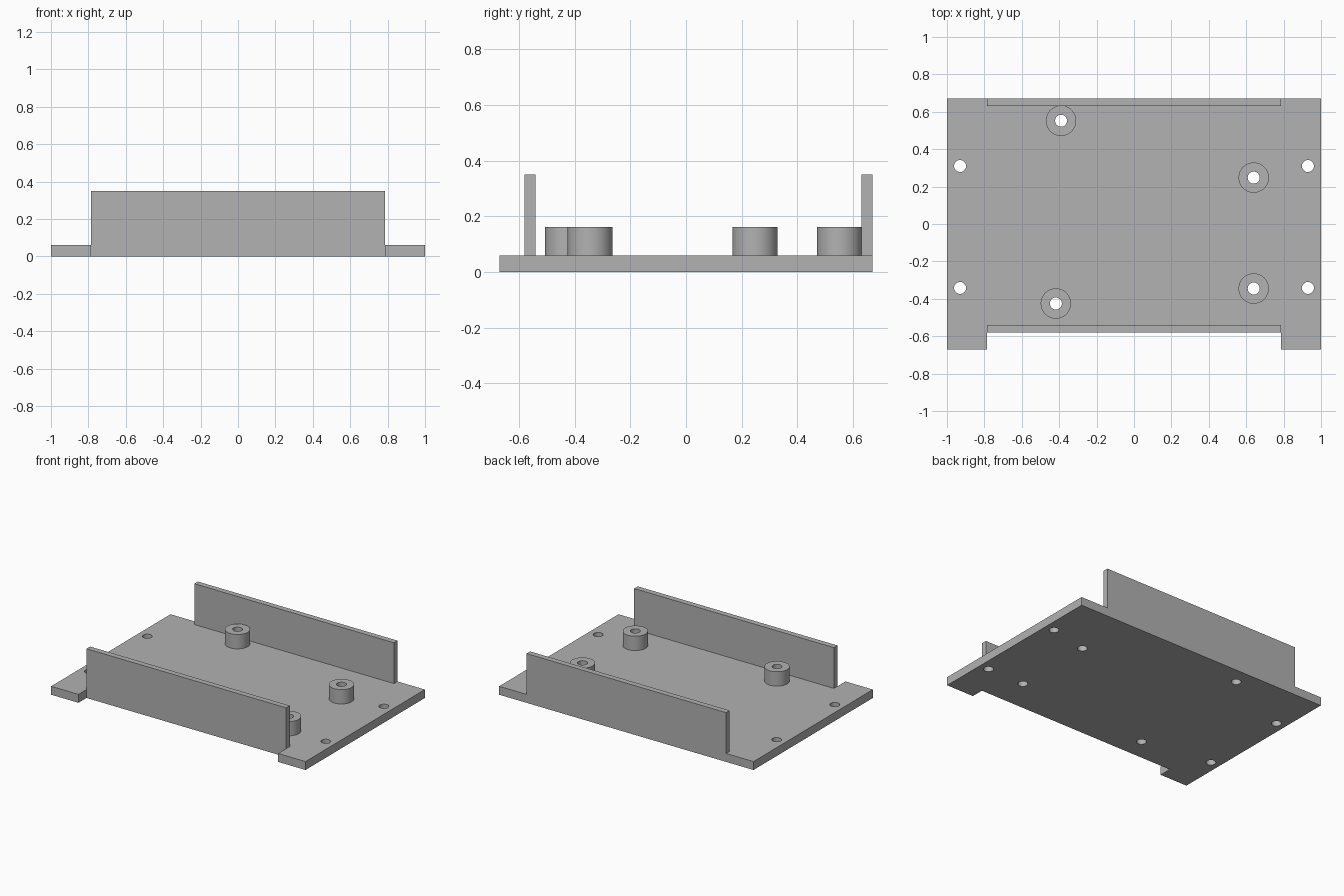
import bpy, bmesh
from mathutils import Matrix

cube = bpy.data.objects.get("Cube")
if cube:
    bpy.data.objects.remove(cube, do_unlink=True)

grey = bpy.data.materials.new("plain_grey")
grey.use_nodes = True
grey.diffuse_color = (0.445, 0.445, 0.445, 1)
grey.node_tree.nodes["Principled BSDF"].inputs["Base Color"].default_value = grey.diffuse_color

BASE_TOP, POST_TOP, WALL_TOP = 0.06, 0.162, 0.35
DEPTH, WALL_X, WALL_T = 0.67, 0.785, 0.04
FRONT_Y = -0.58   # outer face of the front wall
POSTS = {"back_right_post": (-0.39, 0.552), "back_left_post": (0.64, 0.248),
         "front_left_post": (0.64, -0.345), "front_right_post": (-0.418, -0.425)}
MOUNTS = [(sx * 0.93, y) for sx in (-1, 1) for y in (0.31, -0.342)]


def finish(name, bm):
    bmesh.ops.recalc_face_normals(bm, faces=bm.faces)
    mesh = bpy.data.meshes.new(name)
    bm.to_mesh(mesh)
    bm.free()
    mesh.materials.append(grey)
    obj = bpy.data.objects.new(name, mesh)
    bpy.context.collection.objects.link(obj)
    return obj


def prism(name, outline, z0, z1):
    bm = bmesh.new()
    face = bm.faces.new([bm.verts.new((x, y, z0)) for x, y in outline])
    ext = bmesh.ops.extrude_face_region(bm, geom=[face])
    verts = [v for v in ext["geom"] if isinstance(v, bmesh.types.BMVert)]
    bmesh.ops.translate(bm, verts=verts, vec=(0, 0, z1 - z0))
    return finish(name, bm)


def cylinders(name, points, radius, z0, z1):
    bm = bmesh.new()
    for x, y in points:
        bmesh.ops.create_cone(bm, cap_ends=True, segments=48, radius1=radius, radius2=radius,
                              depth=z1 - z0, matrix=Matrix.Translation((x, y, (z0 + z1) / 2)))
    return finish(name, bm)


def drill(obj, cutter):
    mod = obj.modifiers.new("holes", 'BOOLEAN')
    mod.operation, mod.solver, mod.object = 'DIFFERENCE', 'EXACT', cutter
    bpy.context.view_layer.update()
    graph = bpy.context.evaluated_depsgraph_get()
    mesh = bpy.data.meshes.new_from_object(obj.evaluated_get(graph))
    obj.modifiers.clear()
    obj.data = mesh
    bpy.ops.object.select_all(action='DESELECT')
    obj.select_set(True)
    bpy.context.view_layer.objects.active = obj
    bpy.ops.object.shade_smooth_by_angle()


# Base plate with the front cut-out between two corner tabs
half = [(WALL_X, FRONT_Y), (WALL_X, -DEPTH), (1, -DEPTH), (1, DEPTH)]
base = prism("base_plate", half + [(-x, y) for x, y in reversed(half)], 0, BASE_TOP)

# Front and back walls
for name, y in (("front_wall", FRONT_Y), ("back_wall", DEPTH - WALL_T)):
    prism(name, [(-WALL_X, y), (WALL_X, y), (WALL_X, y + WALL_T), (-WALL_X, y + WALL_T)],
          BASE_TOP, WALL_TOP)

# Standoff posts, bored through together with the mounting holes
cutter = cylinders("hole_cutter", list(POSTS.values()) + MOUNTS, 0.032, -0.1, 0.3)
cutter.hide_render = True
drill(base, cutter)
for name, point in POSTS.items():
    drill(cylinders(name, [point], 0.081, BASE_TOP, POST_TOP), cutter)
bpy.data.objects.remove(cutter, do_unlink=True)
